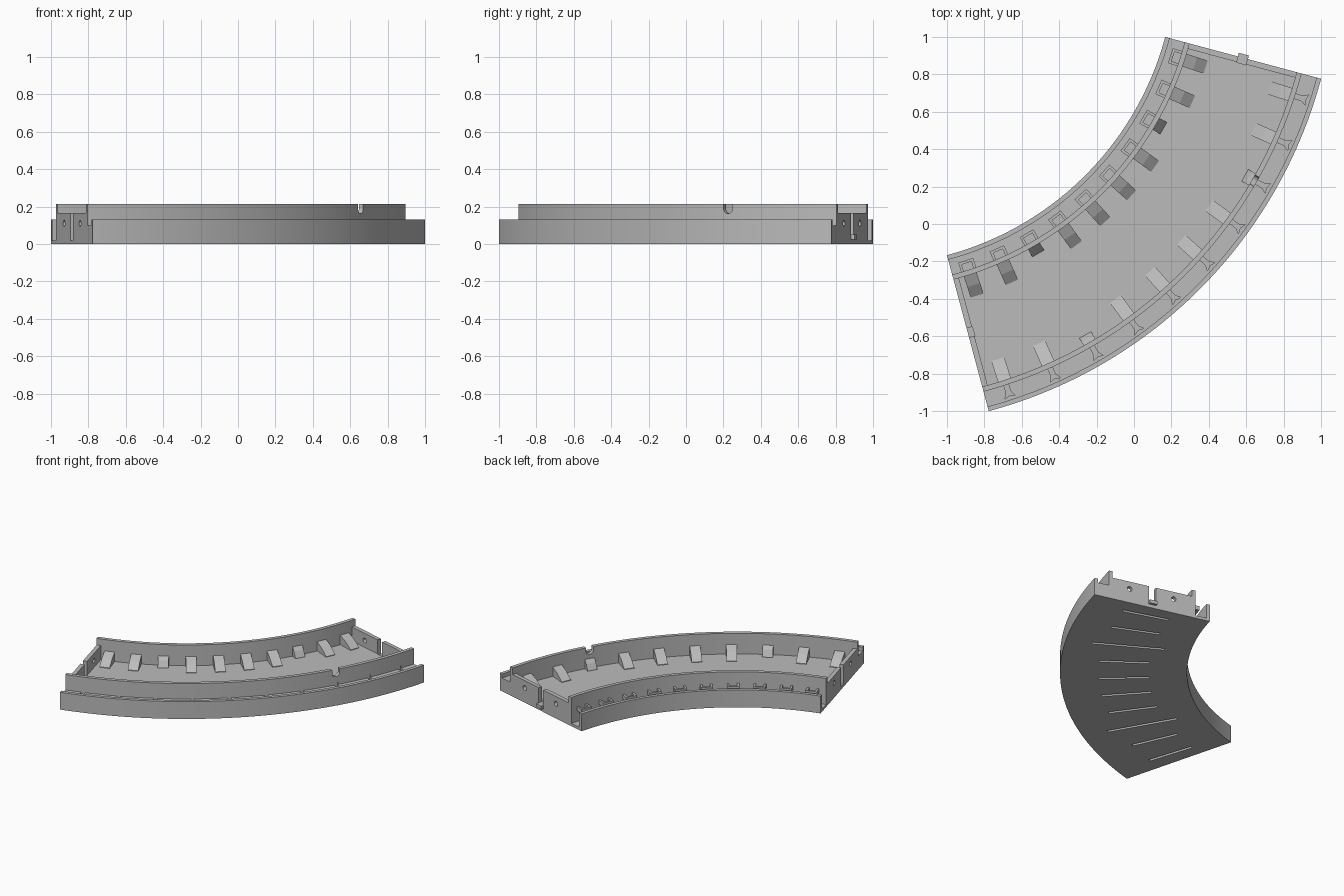
import bpy, bmesh, math
from mathutils import Vector

if "Cube" in bpy.data.objects:
    bpy.data.objects.remove(bpy.data.objects["Cube"])

C = 1.427                      # arc centre is (-C, C)
A0, A1 = math.radians(-75), math.radians(-15)
R_IN, R_OUT = 1.65, 2.513      # outer limits of the curved tray
W_IN, W_OUT = 1.785, 2.378     # inside faces of the tall walls
WALL, LIP = 0.027, 0.025
FLOOR, TOP, LIP_TOP = 0.06, 0.215, 0.13
STATIONS = [math.radians(-18 - 6 * i) for i in range(10)]
SHORT = (2, 7)                 # stations with stubby ramps

grey = bpy.data.materials.new("plain grey")
grey.use_nodes = True
grey.diffuse_color = (0.5, 0.5, 0.5, 1)
grey.node_tree.nodes["Principled BSDF"].inputs["Base Color"].default_value = (0.5, 0.5, 0.5, 1)


def place(r, t, z, a):
    """Radial, tangential and height offsets at angle a."""
    return Vector((-C + r * math.cos(a) - t * math.sin(a),
                   C + r * math.sin(a) + t * math.cos(a), z))


def loft(bm, rings):
    """Closed solid through matching rings of points."""
    vs = [[bm.verts.new(p) for p in ring] for ring in rings]
    n = len(vs[0])
    for lower, upper in zip(vs, vs[1:]):
        for i in range(n):
            j = (i + 1) % n
            bm.faces.new((lower[i], lower[j], upper[j], upper[i]))
    bm.faces.new(vs[0][::-1])
    bm.faces.new(vs[-1])


def prism(bm, plane, outline, lo, hi, a):
    """Straight prism; plane names the outline axes, lo..hi runs along the third."""
    order = {"rz": lambda u, v, w: (u, w, v),
             "rt": lambda u, v, w: (u, v, w),
             "tz": lambda u, v, w: (w, u, v)}[plane]
    loft(bm, [[place(*order(u, v, w), a) for u, v in outline] for w in (lo, hi)])


def rect(u0, v0, u1, v1):
    return [(u0, v0), (u1, v0), (u1, v1), (u0, v1)]


def finish(bm, name):
    bmesh.ops.recalc_face_normals(bm, faces=bm.faces)
    me = bpy.data.meshes.new(name)
    bm.to_mesh(me)
    bm.free()
    me.materials.append(grey)
    ob = bpy.data.objects.new(name, me)
    bpy.context.collection.objects.link(ob)
    return ob


def activate(ob):
    bpy.ops.object.select_all(action="DESELECT")
    ob.select_set(True)
    bpy.context.view_layer.objects.active = ob


# Curved tray: floor, tall walls, side channels and lips in one swept profile
profile = [(R_IN, 0), (R_OUT, 0), (R_OUT, LIP_TOP), (R_OUT - LIP, LIP_TOP),
           (R_OUT - LIP, 0.1), (W_OUT + WALL, 0.1), (W_OUT + WALL, TOP), (W_OUT, TOP),
           (W_OUT, FLOOR), (W_IN, FLOOR), (W_IN, TOP), (W_IN - WALL, TOP),
           (W_IN - WALL, 0.02), (R_IN + LIP, 0.02), (R_IN + LIP, LIP_TOP), (R_IN, LIP_TOP)]
SEGS = 60
bm = bmesh.new()
loft(bm, [[place(r, 0, z, A0 + (A1 - A0) * i / SEGS) for r, z in profile]
          for i in range(SEGS + 1)])
tray = finish(bm, "curved_tray")

# End walls
end_walls = []
for name, a, t in (("left_end_wall", A1, -0.03), ("right_end_wall", A0, 0.03)):
    bm = bmesh.new()
    prism(bm, "rz", rect(W_IN - 0.01, FLOOR - 0.01, W_OUT + 0.01, 0.165), 0, t, a)
    end_walls.append(finish(bm, name))

# Cutters: underside grooves, channel holes, end slots, peg holes, cable notch
bm = bmesh.new()
flare = [(2.40, -0.015), (2.42, -0.012), (2.45, -0.014), (2.475, -0.03),
         (2.465, 0), (2.475, 0.03), (2.45, 0.014), (2.42, 0.012), (2.40, 0.015)]
for i, a in enumerate(STATIONS):
    r0, r1 = (1.83, 2.33) if i in SHORT else (1.91, 2.25)
    prism(bm, "rt", rect(r0, -0.01, r1, 0.01), -0.02, 0.035, a)
    prism(bm, "rt", flare, 0.06, 0.12, a)
for a, t0, t1, base in ((A0, -0.02, 0.032, 0.02), (A1, -0.032, 0.02, 0.05)):
    prism(bm, "rz", rect(2.055, base, 2.105, 0.2), t0, t1, a)
    for r in (1.92, 2.25):
        circle = [(r + 0.018 * math.cos(k * math.pi / 8), 0.11 + 0.018 * math.sin(k * math.pi / 8))
                  for k in range(16)]
        prism(bm, "rz", circle, t0 * 1.5, t1 * 1.5, a)
notch = [(0.028 * math.cos(math.pi + k * math.pi / 10), 0.19 + 0.028 * math.sin(math.pi + k * math.pi / 10))
         for k in range(11)] + [(0.028, 0.25), (-0.028, 0.25)]
prism(bm, "tz", notch, W_OUT - 0.03, W_OUT + 0.06, STATIONS[2])
cutter = finish(bm, "cutter")
cutter.hide_render = True

for ob in [tray] + end_walls:
    mod = ob.modifiers.new("cuts", "BOOLEAN")
    mod.object = cutter
    mod.operation = "DIFFERENCE"
    mod.solver = "EXACT"
    activate(ob)
    bpy.ops.object.modifier_apply(modifier=mod.name)
    bpy.ops.object.shade_smooth_by_angle(angle=math.radians(30))
bpy.data.objects.remove(cutter)

# Sloped ramps along the foot of both walls
for side, wall, sign in (("inner", W_IN, 1), ("outer", W_OUT, -1)):
    bm = bmesh.new()
    for i, a in enumerate(STATIONS):
        reach = 0.045 if i in SHORT else 0.118
        slope = [(-0.01, FLOOR - 0.01), (reach, FLOOR - 0.01), (reach, FLOOR + 0.004),
                 (reach * 0.5, 0.105), (0, 0.13), (-0.01, 0.13)]
        prism(bm, "rz", [(wall + sign * r, z) for r, z in slope], -0.036, 0.036, a)
    finish(bm, side + "_ramps")

# Bracket loops in the inner channel
w = W_IN - WALL + 0.005
bracket = [(1.705, -0.042), (1.705, 0.042), (w, 0.042), (w, 0.027),
           (1.72, 0.027), (1.72, -0.027), (w, -0.027), (w, -0.042)]
bm = bmesh.new()
for a in STATIONS:
    prism(bm, "rt", bracket, 0.1, 0.13, a)
finish(bm, "channel_brackets")

# Joining tongue on one end
bm = bmesh.new()
prism(bm, "rz", rect(2.052, 0.025, 2.108, 0.05), -0.01, 0.02, A1)
finish(bm, "joining_tongue")
